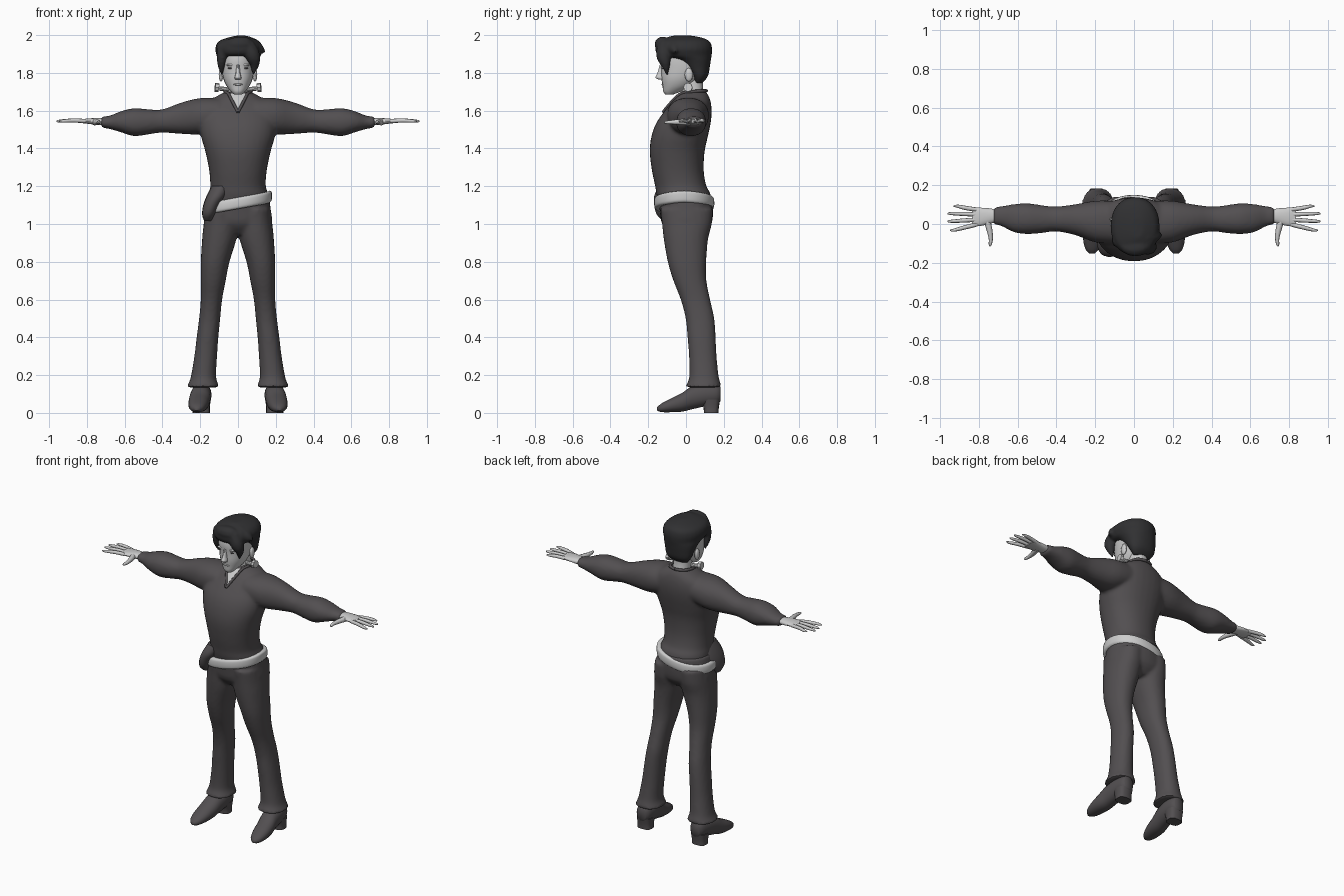
import bpy, bmesh, math
from mathutils import Vector
from mathutils.bvhtree import BVHTree


def material(name, v):
    m = bpy.data.materials.new(name)
    m.diffuse_color = (*v, 1)
    return m


CLOTH = material("dark_cloth", (0.085, 0.078, 0.082))
HAIR = material("black_hair", (0.03, 0.03, 0.032))
BOTH = (1, -1)


def spline(rows, k):
    """Catmull-Rom through rows of numbers, k steps per span."""
    out = []
    for i in range(len(rows) - 1):
        p = [rows[max(0, min(len(rows) - 1, i + j))] for j in (-1, 0, 1, 2)]
        for s in range(k):
            t = s / k
            out.append([b + .5 * t * (c - a + t * (2*a - 5*b + 4*c - d + t * (3*(b - c) + d - a)))
                        for a, b, c, d in zip(*p)])
    return out + [list(rows[-1])]


def skin(bm, rings):
    """Join equal rings of points into a capped surface."""
    vs = [[bm.verts.new(p) for p in r] for r in rings]
    n = len(vs[0])
    for a, b in zip(vs, vs[1:]):
        for i in range(n):
            bm.faces.new((a[i], a[(i+1) % n], b[(i+1) % n], b[i]))
    bm.faces.new(vs[0])
    bm.faces.new(vs[-1])


def loft(bm, axis, rows, sides=(1,), n=24, power=2.2, k=3):
    """Rows are (station, u0, u1, v0, v1): bounds of each cross-section."""
    for sx in sides:
        rings = []
        for s, u0, u1, v0, v1 in spline(rows, k):
            ring = []
            for i in range(n):
                a = 2 * math.pi * i / n
                c, d = math.cos(a), math.sin(a)
                u = (u0+u1)/2 + (u1-u0)/2 * math.copysign(abs(c)**(2/power), c)
                v = (v0+v1)/2 + (v1-v0)/2 * math.copysign(abs(d)**(2/power), d)
                p = {'x': (s, u, v), 'y': (u, s, v), 'z': (u, v, s)}[axis]
                ring.append((p[0] * sx, p[1], p[2]))
            rings.append(ring)
        skin(bm, rings)


def tube(bm, rows, sides=(1,), n=10, k=3):
    """Rows are (x, y, z, radius)."""
    pts = spline(rows, k)
    for sx in sides:
        rings = []
        for i, (x, y, z, r) in enumerate(pts):
            d = Vector(pts[min(i+1, len(pts)-1)][:3]) - Vector(pts[max(i-1, 0)][:3])
            q = d.to_track_quat('Z', 'Y')
            ring = []
            for j in range(n):
                a = 2 * math.pi * j / n
                p = Vector((x, y, z)) + q @ Vector((r*math.cos(a), r*math.sin(a), 0))
                ring.append((p.x * sx, p.y, p.z))
            rings.append(ring)
        skin(bm, rings)


def ball(bm, loc, size, sides=(1,)):
    for sx in sides:
        vs = bmesh.ops.create_uvsphere(bm, u_segments=12, v_segments=8, radius=1)['verts']
        for v in vs:
            v.co = Vector((loc[0]*sx + v.co.x*size[0], loc[1] + v.co.y*size[1], loc[2] + v.co.z*size[2]))


def finish(bm, name, mat=None, voxel=0, smooth=4, angle=50):
    bmesh.ops.recalc_face_normals(bm, faces=bm.faces)
    me = bpy.data.meshes.new(name)
    bm.to_mesh(me)
    bm.free()
    ob = bpy.data.objects.new(name, me)
    bpy.context.collection.objects.link(ob)
    if voxel:  # fuse overlapping volumes into one skin
        m = ob.modifiers.new("fuse", 'REMESH')
        m.mode, m.voxel_size = 'VOXEL', voxel
        m = ob.modifiers.new("relax", 'SMOOTH')
        m.factor, m.iterations = .5, smooth
        dg = bpy.context.evaluated_depsgraph_get()
        ob.data = bpy.data.meshes.new_from_object(ob.evaluated_get(dg))
        ob.modifiers.clear()
    ob.data.shade_smooth()
    ob.data.set_sharp_from_angle(angle=math.radians(angle))
    if mat:
        ob.data.materials.clear()
        ob.data.materials.append(mat)
    return ob


# Sweater: torso and sleeves
bm = bmesh.new()
loft(bm, 'z', [(1.10, -.155, .165, -.14, .135), (1.16, -.152, .16, -.157, .13), (1.2, -.147, .147, -.163, .108),
               (1.28, -.152, .152, -.18, .094), (1.38, -.172, .172, -.192, .098), (1.46, -.195, .195, -.184, .115),
               (1.53, -.205, .205, -.16, .13), (1.59, -.2, .2, -.12, .136), (1.64, -.17, .17, -.08, .132),
               (1.675, -.115, .115, -.05, .122), (1.70, -.068, .068, -.025, .106)], n=32)
loft(bm, 'x', [(.10, -.10, .12, 1.5, 1.667), (.2, -.095, .12, 1.475, 1.667), (.3, -.058, .102, 1.477, 1.643),
               (.4, -.038, .09, 1.484, 1.607), (.47, -.046, .096, 1.475, 1.607), (.55, -.052, .107, 1.465, 1.613),
               (.62, -.042, .102, 1.486, 1.597), (.68, -.012, .092, 1.503, 1.573), (.725, -.002, .086, 1.51, 1.57)], BOTH)
sweater = finish(bm, "sweater", CLOTH, .011)

# Skin showing in the V neck, laid on the sweater surface, with collar trim
sb = bmesh.new()
sb.from_mesh(sweater.data)
tree = BVHTree.FromBMesh(sb)
sb.free()


def on_chest(x, z, off=.004):
    p = tree.ray_cast(Vector((x, -1, z)), Vector((0, 1, 0)))[0]
    return (x, (p.y if p else -.02) - off, z)


bm = bmesh.new()
N = 8
grid = [[bm.verts.new(on_chest((.002 + .046*i/N) * (2*j/N - 1), 1.595 + .095*i/N)) for j in range(N+1)]
        for i in range(N+1)]
for i in range(N):
    for j in range(N):
        bm.faces.new((grid[i][j], grid[i][j+1], grid[i+1][j+1], grid[i+1][j]))
finish(bm, "neckline_skin")
bm = bmesh.new()
tube(bm, [(*on_chest(.052*t, 1.592 + .1*t), .008) for t in (0, .25, .5, .75, 1)]
     + [(.07, .03, 1.70, .009), (.05, .09, 1.705, .009), (0, .108, 1.705, .009)], BOTH, n=8)
finish(bm, "collar", CLOTH)

# Shirt tail hanging over one hip
bm = bmesh.new()
loft(bm, 'z', [(1.015, -.178, -.14, -.12, -.06), (1.05, -.19, -.12, -.155, -.03), (1.10, -.184, -.095, -.168, 0),
               (1.15, -.166, -.06, -.168, .02), (1.2, -.14, -.04, -.145, .02)], n=16)
finish(bm, "shirt_tail", CLOTH)

# Trousers: pelvis and flared legs
bm = bmesh.new()
loft(bm, 'z', [(1.15, -.158, .165, -.15, .14), (1.08, -.173, .173, -.14, .144), (1.0, -.178, .178, -.127, .135),
               (.945, -.11, .11, -.08, .09)], n=32)
loft(bm, 'z', [(1.08, .0, .173, -.137, .142), (1.0, .0, .182, -.127, .137), (.92, .008, .19, -.118, .117),
               (.8, .045, .197, -.097, .107), (.7, .065, .197, -.067, .108), (.6, .084, .197, -.028, .128),
               (.5, .094, .206, -.002, .15), (.4, .104, .219, .008, .157), (.3, .111, .231, .016, .162),
               (.2, .116, .248, .018, .172), (.165, .11, .258, .01, .18), (.135, .096, .275, -.005, .19)], BOTH)
finish(bm, "trousers", CLOTH, .011, 3)

# Tilted sash belt
bm = bmesh.new()
loft(bm, 'z', [(-.03, -.172, .17, -.156, .14), (-.022, -.182, .178, -.166, .147), (.0, -.184, .18, -.169, .15),
               (.024, -.18, .178, -.166, .147), (.031, -.168, .168, -.155, .136)], n=36)
for v in bm.verts:
    v.co.z += 1.11 + .18 * v.co.x + .05 * max(0, .1 - abs(v.co.y + .01)) * (v.co.x > 0)
finish(bm, "belt")

# Heeled boots
bm = bmesh.new()
loft(bm, 'y', [(-.153, .205, .228, .012, .03), (-.13, .182, .25, .004, .05), (-.08, .163, .262, .003, .077),
               (-.02, .152, .262, .006, .107), (.03, .145, .255, .018, .14), (.1, .14, .248, .034, .155),
               (.16, .146, .238, .045, .152), (.182, .162, .223, .06, .14)], BOTH, n=18)
loft(bm, 'z', [(0, .148, .24, .095, .172), (.03, .149, .239, .092, .174), (.07, .144, .243, .08, .181)],
     BOTH, n=16, power=3)
finish(bm, "boots", CLOTH)

# Hands: palm, four fingers and thumb
bm = bmesh.new()
loft(bm, 'x', [(.69, .015, .07, 1.522, 1.56), (.74, .002, .08, 1.524, 1.561), (.79, -.01, .084, 1.53, 1.559),
               (.835, -.012, .084, 1.535, 1.554)], BOTH, n=16)
for y0, x1, y1 in ((.074, .93, .092), (.049, .962, .054), (.023, .962, .014), (-.002, .948, -.032)):
    tube(bm, [(.81, y0, 1.545, .011), (.87, (y0+y1)/2, 1.548, .011), (x1-.02, y1, 1.545, .008),
              (x1, y1, 1.544, .003)], BOTH, n=8)
tube(bm, [(.76, .025, 1.54, .018), (.745, -.03, 1.54, .015), (.738, -.075, 1.539, .011),
          (.741, -.105, 1.538, .008), (.742, -.115, 1.538, .003)], BOTH, n=8)
finish(bm, "hands")

# Head with nose, ears, brows and lips, on a neck
bm = bmesh.new()
loft(bm, 'z', [(1.685, -.02, .02, -.108, -.07), (1.70, -.036, .036, -.12, -.03), (1.73, -.06, .06, -.124, .03),
               (1.77, -.078, .078, -.13, .07), (1.82, -.087, .087, -.132, .1), (1.87, -.09, .09, -.137, .11),
               (1.92, -.085, .085, -.125, .11), (1.96, -.05, .05, -.08, .08)])
loft(bm, 'z', [(1.765, -.014, .014, -.145, -.11), (1.775, -.018, .018, -.163, -.11), (1.80, -.012, .012, -.152, -.11),
               (1.845, -.008, .008, -.139, -.11)], n=10)
loft(bm, 'z', [(1.6, -.06, .06, -.05, .1), (1.66, -.055, .055, -.03, .1), (1.72, -.052, .052, -.022, .09),
               (1.78, -.05, .05, -.03, .09)])
ball(bm, (.09, .015, 1.79), (.012, .022, .036), BOTH)
ball(bm, (.037, -.119, 1.842), (.026, .012, .007), BOTH)
ball(bm, (0, -.122, 1.739), (.024, .008, .006))
finish(bm, "head")
bm = bmesh.new()
ball(bm, (.038, -.121, 1.825), (.017, .005, .005), BOTH)
finish(bm, "eyes", CLOTH)

# Neck bolts
bm = bmesh.new()
tube(bm, [(.04, .02, 1.712, .012), (.108, .012, 1.718, .012)], BOTH, k=1)
tube(bm, [(.102, .012, 1.722, .024), (.122, .01, 1.724, .024)], BOTH, n=8, k=1)
finish(bm, "neck_bolts", angle=30)

# Hair: swept cap, fringe locks, quiff and side point
bm = bmesh.new()
loft(bm, 'z', [(1.745, -.055, .055, .045, .085), (1.78, -.082, .082, .03, .115), (1.83, -.096, .096, -.01, .126),
               (1.87, -.106, .11, -.06, .132), (1.893, -.114, .122, -.145, .136), (1.93, -.12, .132, -.163, .138),
               (1.965, -.105, .115, -.15, .127), (1.985, -.06, .08, -.11, .09), (1.997, -.01, .045, -.07, .03)], n=28)
tube(bm, [(.05, -.11, 1.94, .045), (.078, -.118, 1.89, .04), (.088, -.108, 1.845, .026), (.08, -.1, 1.79, .004)])
tube(bm, [(-.07, -.08, 1.93, .045), (-.085, -.092, 1.88, .03), (-.088, -.082, 1.83, .018), (-.085, -.07, 1.79, .004)])
tube(bm, [(.06, -.06, 1.94, .05), (.11, -.06, 1.925, .034), (.145, -.055, 1.91, .004)])
tube(bm, [(-.07, -.1, 1.95, .02), (-.02, -.125, 1.95, .038), (.04, -.12, 1.95, .04), (.09, -.09, 1.93, .02)])
finish(bm, "hair", HAIR, .008, 2)
